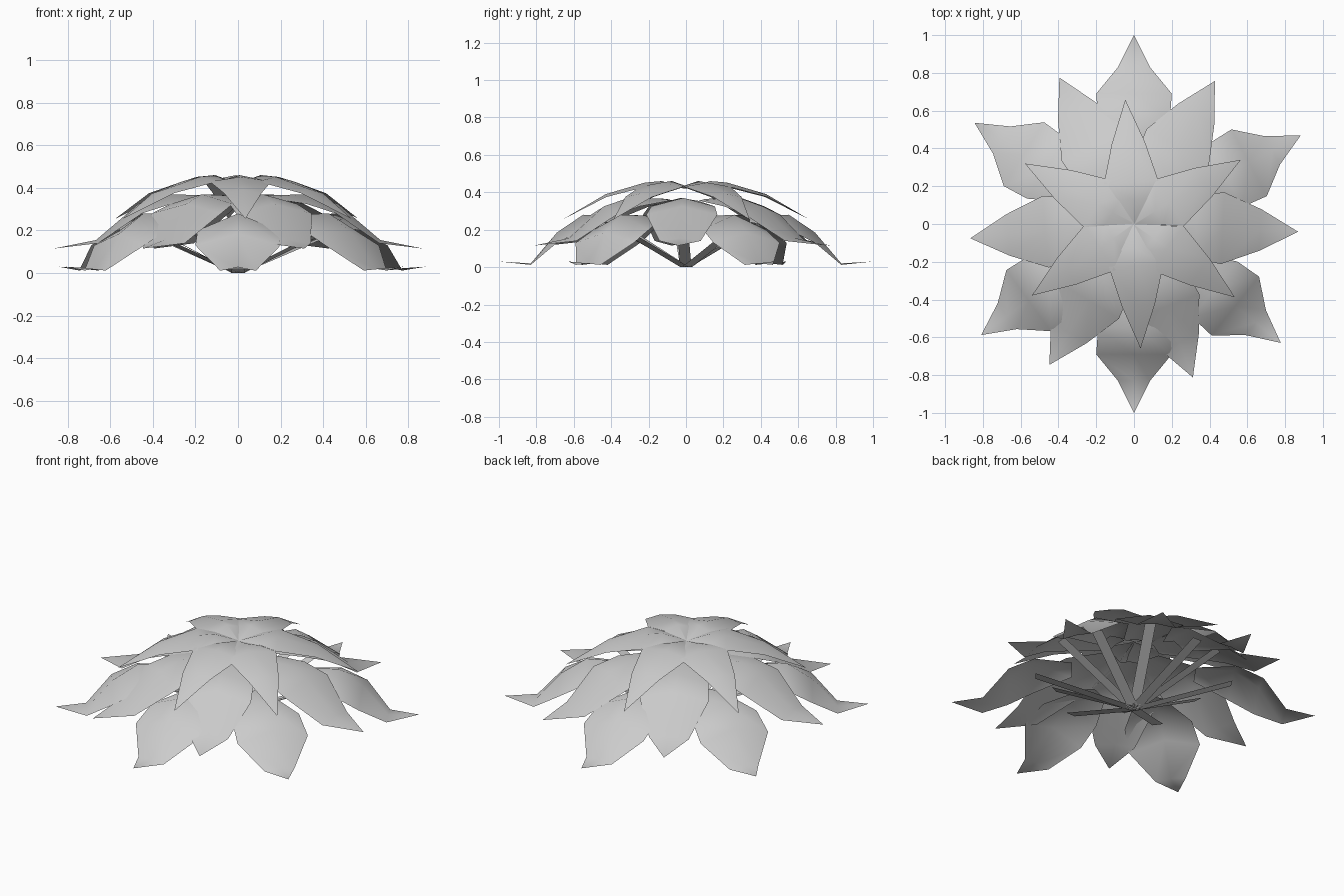
import bpy
import math

cube = bpy.data.objects.get("Cube")
if cube:
    bpy.data.objects.remove(cube)

# Single petal colour
grey = bpy.data.materials.new("light grey")
grey.use_nodes = True
grey.diffuse_color = (0.6, 0.6, 0.6, 1)
grey.node_tree.nodes["Principled BSDF"].inputs["Base Color"].default_value = (0.6, 0.6, 0.6, 1)


def add_sheet(name, verts, faces):
    mesh = bpy.data.meshes.new(name)
    mesh.from_pydata(verts, [], faces)
    mesh.materials.append(grey)
    mesh.shade_smooth()
    bpy.context.collection.objects.link(bpy.data.objects.new(name, mesh))


def placer(degrees):
    """Turn radius, sideways offset and height into a point in the petal's direction."""
    a = math.radians(degrees)
    c, s = math.cos(a), math.sin(a)
    return lambda r, side, z: (r * c - side * s, r * s + side * c, z)


def blade(name, rows, tip, degrees):
    """Arched blade; each row is radius, half width, midrib height, edge height."""
    place = placer(degrees)
    verts, faces = [], []
    for r, half, mid, edge in rows:
        verts += [place(r, -half, edge), place(r, 0, mid), place(r, half, edge)]
    for i in range(len(rows) - 1):
        for j in range(2):
            k = 3 * i + j
            faces.append((k, k + 3, k + 4, k + 1))
    # Pointed end
    verts.append(place(tip[0], 0, tip[1]))
    end = len(verts) - 1
    faces += [(end - 3, end, end - 2), (end - 2, end, end - 1)]
    add_sheet(name, verts, faces)


def stem(name, reach, height, degrees):
    """Narrow strip from the base to the underside of a blade."""
    place = placer(degrees)
    half = 0.03
    add_sheet(name, [place(0.01, -half, 0), place(reach, -half, height),
                     place(reach, half, height), place(0.01, half, 0)], [(0, 1, 2, 3)])


# Each tier: blade rows, tip radius and height, stem reach and height, directions
tiers = {
    "lower": (
        [(0.34, 0.08, 0.275, 0.24), (0.55, 0.19, 0.28, 0.2),
         (0.69, 0.2, 0.185, 0.13), (0.83, 0.085, 0.02, 0.012)],
        (1.0, 0.03), (0.54, 0.2), (90, 28, -39, -90, -144, 147.6)),
    "middle": (
        [(0.12, 0.07, 0.365, 0.355), (0.33, 0.17, 0.37, 0.325), (0.47, 0.19, 0.325, 0.28),
         (0.67, 0.11, 0.155, 0.14)],
        (0.87, 0.115), (0.5, 0.26), (60.5, -2.7, -69, -121, -175, 117)),
    "upper": (
        [(0.0, 0.005, 0.42, 0.42), (0.13, 0.085, 0.46, 0.435), (0.22, 0.145, 0.452, 0.43),
         (0.43, 0.088, 0.39, 0.375)],
        (0.66, 0.255), None, (94, 31, -36, -87, -145, 151)),
}

for tier, (rows, tip, support, angles) in tiers.items():
    for number, angle in enumerate(angles, 1):
        blade(f"{tier}_petal_{number}", rows, tip, angle)
        if support:
            stem(f"{tier}_stem_{number}", *support, angle)
